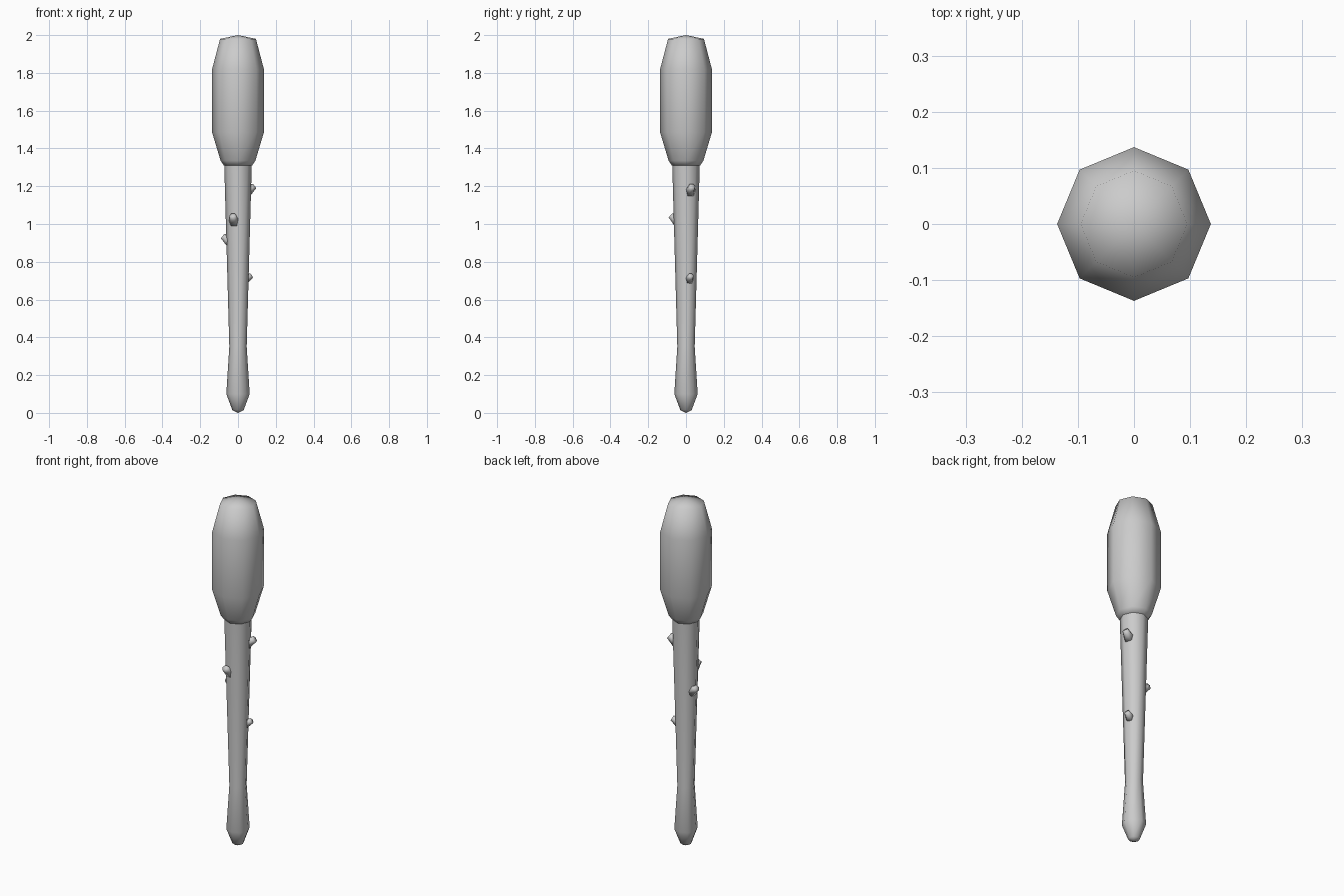
import bpy, bmesh, math
from mathutils import Vector

if "Cube" in bpy.data.objects:
    bpy.data.objects.remove(bpy.data.objects["Cube"])

SIDES = 8


def lathe(name, profile, sides=SIDES):
    """Revolve (radius, z) points about z; the ends are closed by fans."""
    bm = bmesh.new()
    rings = []
    for r, z in profile:
        if r == 0:
            rings.append([bm.verts.new((0, 0, z))] * sides)
        else:
            rings.append([bm.verts.new((r * math.cos(2 * math.pi * i / sides),
                                        r * math.sin(2 * math.pi * i / sides), z))
                          for i in range(sides)])
    for a, b in zip(rings, rings[1:]):
        for i in range(sides):
            j = (i + 1) % sides
            bm.faces.new(list(dict.fromkeys([a[i], a[j], b[j], b[i]])))
    bmesh.ops.recalc_face_normals(bm, faces=bm.faces)
    mesh = bpy.data.meshes.new(name)
    bm.to_mesh(mesh)
    bm.free()
    for p in mesh.polygons:
        p.use_smooth = True
    ob = bpy.data.objects.new(name, mesh)
    bpy.context.collection.objects.link(ob)
    return ob


# Handle: rounded pommel, narrow grip, widening towards the head
lathe("handle", [(0, 0.0), (0.03, 0.015), (0.062, 0.10), (0.046, 0.35), (0.073, 1.32)])

# Heavy faceted head
lathe("head", [(0, 1.31), (0.075, 1.31), (0.092, 1.335), (0.137, 1.485),
               (0.137, 1.82), (0.095, 1.98), (0, 2.0)])


# Cut-off twig stubs, pointing outwards and slightly up
def stub(name, base, tip, radius):
    base, tip = Vector(base), Vector(tip)
    axis = tip - base
    n = axis.length
    ob = lathe(name, [(0, 0), (radius * 1.5, 0), (radius, n * 0.7),
                      (radius * 0.85, n), (0, n)], 6)
    ob.location = base
    ob.rotation_euler = axis.to_track_quat('Z', 'Y').to_euler()


stub("stub_upper_right", (0.045, 0.02, 1.17), (0.085, 0.032, 1.20), 0.021)
stub("stub_front", (-0.018, -0.04, 1.01), (-0.027, -0.08, 1.045), 0.021)
stub("stub_left", (-0.04, 0.01, 0.905), (-0.08, 0.017, 0.935), 0.021)
stub("stub_lower_right", (0.035, 0.015, 0.705), (0.07, 0.026, 0.727), 0.018)
